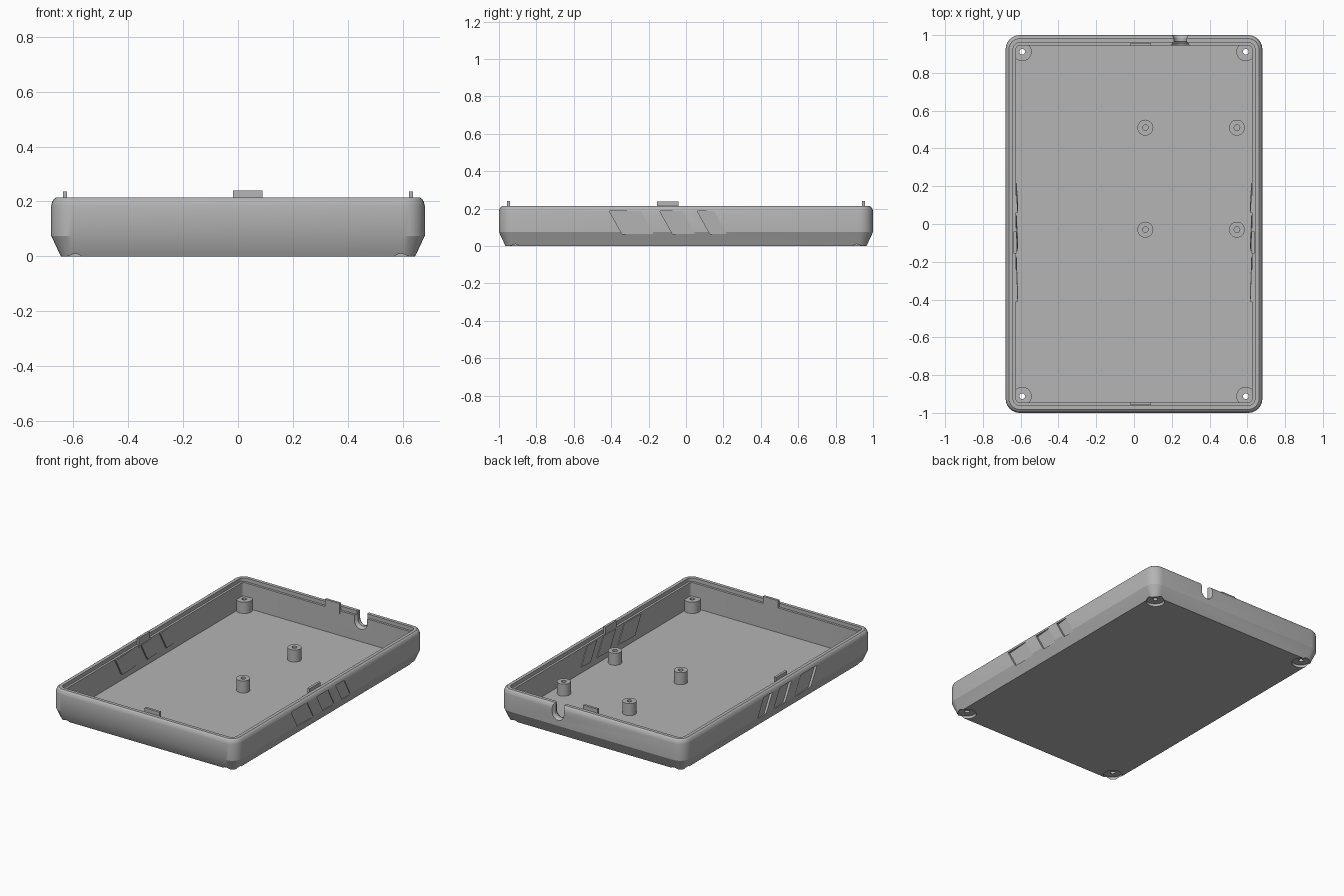
import bpy, bmesh, math

if "Cube" in bpy.data.objects:
    bpy.data.objects.remove(bpy.data.objects["Cube"])

plastic = bpy.data.materials.new("grey plastic")
plastic.use_nodes = True
GREY = (0.46, 0.46, 0.46, 1)
plastic.diffuse_color = GREY
plastic.node_tree.nodes["Principled BSDF"].inputs["Base Color"].default_value = GREY

HALF_X, HALF_Y, CORNER = 0.68, 1.0, 0.075
FLOOR = 0.025


def loft(name, rings, closed=False):
    """Skin matching rings of points; cap the ends or join them into a loop."""
    bm = bmesh.new()
    loops = [[bm.verts.new(p) for p in ring] for ring in rings]
    n = len(loops[0])
    pairs = list(zip(loops, loops[1:]))
    if closed:
        pairs.append((loops[-1], loops[0]))
    else:
        bm.faces.new(loops[0][::-1])
        bm.faces.new(loops[-1])
    for a, b in pairs:
        for i in range(n):
            j = (i + 1) % n
            bm.faces.new((a[i], a[j], b[j], b[i]))
    bmesh.ops.recalc_face_normals(bm, faces=bm.faces)
    mesh = bpy.data.meshes.new(name)
    bm.to_mesh(mesh)
    bm.free()
    mesh.materials.append(plastic)
    ob = bpy.data.objects.new(name, mesh)
    bpy.context.collection.objects.link(ob)
    return ob


def smooth(ob, angle=20):
    bpy.ops.object.select_all(action="DESELECT")
    ob.select_set(True)
    bpy.context.view_layer.objects.active = ob
    bpy.ops.object.shade_smooth_by_angle(angle=math.radians(angle))


def circle(x, y, z, r, n=24):
    steps = [2 * math.pi * i / n for i in range(n)]
    return [(x + r * math.cos(t), y + r * math.sin(t), z) for t in steps]


def rounded_rect(inset, z, n=6):
    r = max(CORNER - inset, 0.02)
    cx, cy = HALF_X - inset - r, HALF_Y - inset - r
    pts = []
    for k, (sx, sy) in enumerate([(1, 1), (-1, 1), (-1, -1), (1, -1)]):
        for i in range(n + 1):
            t = math.pi / 2 * (k + i / n)
            pts.append((sx * cx + r * math.cos(t), sy * cy + r * math.sin(t), z))
    return pts


def box(name, x0, x1, y0, y1, z0, z1):
    return loft(name, [[(x0, y0, z), (x1, y0, z), (x1, y1, z), (x0, y1, z)]
                       for z in (z0, z1)])


def slanted_prism(name, side, y0, y1, near, far, outer):
    """Leaning panel on a side wall; near and far are its two inner depths."""
    low, high, lean = 0.065, 0.187, 0.068
    rings = []
    for z, shift in ((low, lean), (high, 0)):
        rings.append([(side * near, y0 + shift, z), (side * outer, y0 + shift, z),
                      (side * outer, y1 + shift, z), (side * far, y1 + shift, z)])
    return loft(name, rings)


def cut(target, cutter):
    cutter.hide_render = True
    mod = target.modifiers.new("cut", "BOOLEAN")
    mod.operation, mod.solver, mod.object = "DIFFERENCE", "EXACT", cutter
    bpy.context.view_layer.objects.active = target
    bpy.ops.object.modifier_apply(modifier=mod.name)
    bpy.data.objects.remove(cutter)


# Tray shell: outside, rounded rim, stepped lip, inside wall and floor
profile = [(0.035, 0), (0, 0.075), (0, 0.185), (0.003, 0.198), (0.009, 0.208),
           (0.018, 0.215), (0.04, 0.215), (0.04, 0.19), (0.055, 0.19),
           (0.055, FLOOR)]
shell = loft("tray_shell", [rounded_rect(d, z) for d, z in profile])

# Slanted grip recesses outside, with matching pads on the inside wall
for side, label in ((1, "left"), (-1, "right")):
    for i, (y0, y1) in enumerate([(-0.41, -0.24), (-0.14, -0.02), (0.06, 0.15)]):
        cut(shell, slanted_prism("grip_cutter", side, y0, y1, 0.665, 0.676, 0.72))
        slanted_prism(f"{label}_inner_pad_{i + 1}", side, y0, y1, 0.615, 0.621, 0.635)

# Flared cable notch in the back wall
rings = []
for y, r in ((0.92, 0.055), (0.95, 0.046), (0.965, 0.034), (0.985, 0.034), (1.0, 0.043), (1.03, 0.06)):
    cx, cz = 0.245, 0.155
    ring = [(cx - r, y, 0.3)]
    for i in range(13):
        t = math.pi * (1 + i / 12)
        ring.append((cx + r * math.cos(t), y, cz + r * math.sin(t)))
    ring.append((cx + r, y, 0.3))
    rings.append(ring)
cut(shell, loft("notch_cutter", rings))


# Hollow standoff posts
def post(name, x, y, r, top):
    rings = [circle(x, y, z, rr) for rr, z in
             ((r, FLOOR - 0.004), (r, top), (0.015, top), (0.015, FLOOR - 0.004))]
    smooth(loft(name, rings, closed=True), 30)


for x in (0.06, 0.545):
    for y in (-0.03, 0.51):
        where = ("front" if y < 0 else "back") + ("_left" if x > 0.3 else "_middle")
        post(f"{where}_board_post", x, y, 0.042, 0.105)

# Corner screw posts with through holes and recesses underneath
for x in (-0.592, 0.592):
    for y in (-0.912, 0.912):
        where = ("front" if y < 0 else "back") + ("_left" if x > 0 else "_right")
        cut(shell, loft("hole_cutter", [circle(x, y, z, 0.015) for z in (-0.02, 0.06)]))
        cut(shell, loft("screw_head_cutter", [circle(x, y, z, 0.058) for z in (-0.02, 0.018)]))
        post(f"{where}_screw_post", x, y, 0.05, 0.1)

smooth(shell)
# Blend the front wall softly into its lower slope
verts = shell.data.vertices
for e in shell.data.edges:
    pts = [verts[i].co for i in e.vertices]
    if all(p.y < -0.999 and abs(p.z - 0.075) < 0.002 for p in pts):
        e.use_edge_sharp = False

# Locking tabs along the rim
for side, label in ((1, "left"), (-1, "right")):
    xs = sorted((side * 0.622, side * 0.638))
    box(f"{label}_rim_tab", *xs, -0.155, -0.04, 0.17, 0.237)
for side, label in ((1, "back"), (-1, "front")):
    ys = sorted((side * 0.942, side * 0.958))
    box(f"{label}_rim_tab", -0.018, 0.09, *ys, 0.17, 0.24)
